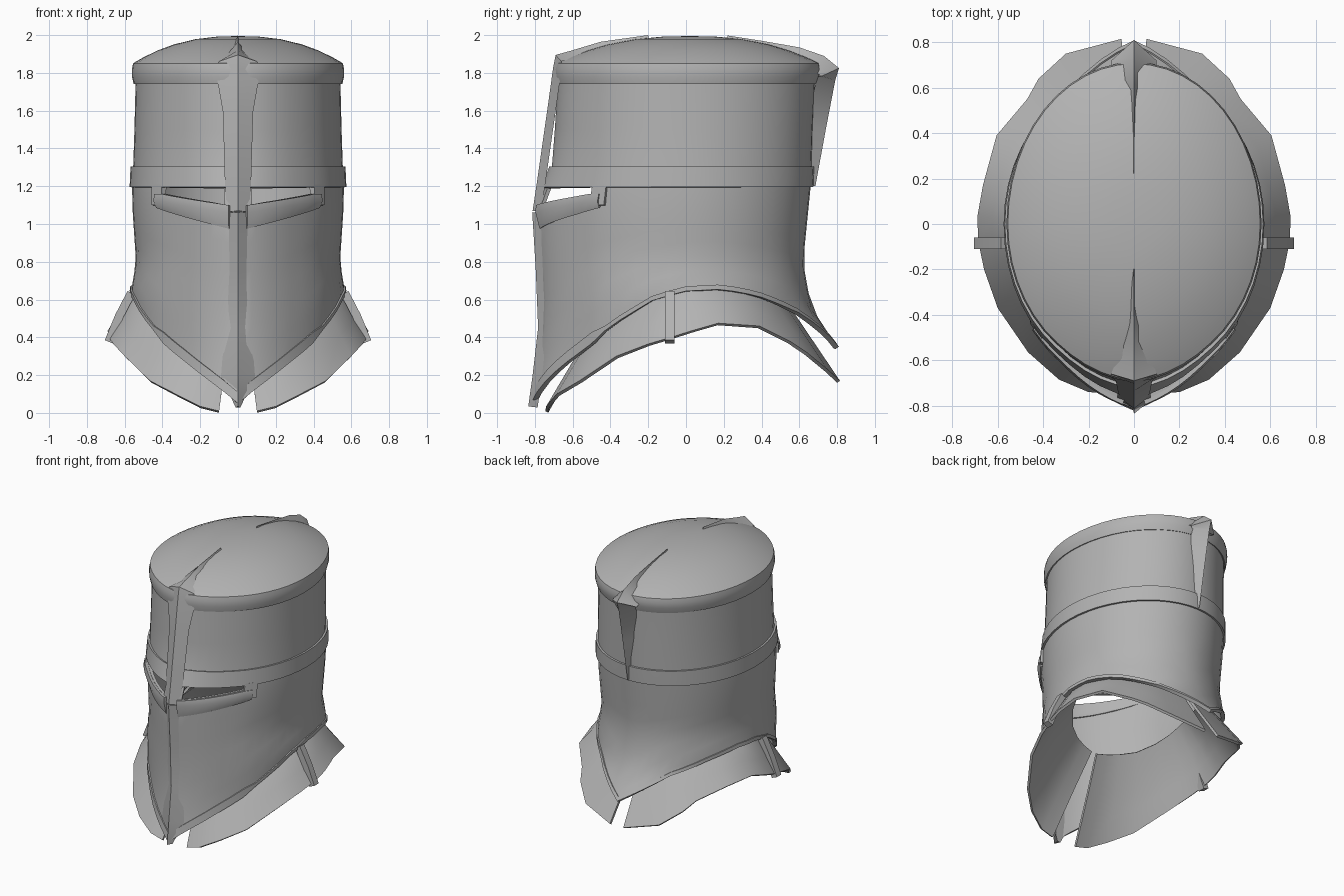
import bpy, bmesh
from math import sin, cos, radians
from mathutils import Vector

if "Cube" in bpy.data.objects:
    bpy.data.objects.remove(bpy.data.objects["Cube"], do_unlink=True)

steel = bpy.data.materials.new("steel_grey")
steel.use_nodes = True
GREY = (0.45, 0.45, 0.45, 1)
steel.diffuse_color = GREY
steel.node_tree.nodes["Principled BSDF"].inputs["Base Color"].default_value = GREY

SEGS = 48
ALL_ROUND = [i * 360 / SEGS for i in range(SEGS)]

# Helm section by height: z, half width, front reach, back reach, keel
SECTION = [(0, .55, .74, .98, .08), (.35, .55, .70, .80, .07), (.55, .56, .695, .67, .07),
           (.65, .565, .695, .645, .07), (.8, .54, .7, .62, .075), (1.1, .56, .71, .65, .08),
           (1.2, .56, .69, .66, .06), (1.3, .555, .67, .665, .04), (1.75, .54, .645, .68, .03),
           (1.85, .545, .65, .70, .03)]
# Lower edge height by angle from the front
RIM = [(0, .05), (10, .13), (30, .27), (47, .38), (54, .45), (66, .53), (76, .6), (90, .645),
       (107, .655), (125, .62), (150, .53), (165, .44), (180, .35)]


def lookup(table, key):
    for a, b in zip(table, table[1:]):
        if key <= b[0]:
            u = max(0, (key - a[0]) / (b[0] - a[0]))
            return [p + (q - p) * u for p, q in zip(a, b)][1:]
    return table[-1][1:]


def fold(deg):
    deg = abs(deg) % 360
    return min(deg, 360 - deg)


def rim(deg):
    return lookup(RIM, fold(deg))[0]


def sill(deg):
    return 1.1 + .06 * min(1, max(0, (fold(deg) - 5) / 40))


def surf(deg, z, off=0.0):
    w, front, back, keel = lookup(SECTION, z)
    s, c = sin(radians(deg)), cos(radians(deg))
    x = (w + off) * s
    if c > 0:
        y = -(front + off) * c - keel * max(0, 1 - abs(x) / .32)
    else:
        y = -(back + off) * c
    return Vector((x, y, z))


def finish(name, bm, thick=0.0, mirror=False):
    mesh = bpy.data.meshes.new(name)
    bm.to_mesh(mesh)
    bm.free()
    ob = bpy.data.objects.new(name, mesh)
    bpy.context.collection.objects.link(ob)
    mesh.materials.append(steel)
    bpy.ops.object.select_all(action='DESELECT')
    ob.select_set(True)
    bpy.context.view_layer.objects.active = ob
    if thick:
        mod = ob.modifiers.new("thickness", 'SOLIDIFY')
        mod.thickness, mod.offset = thick, -1
        bpy.ops.object.modifier_apply(modifier=mod.name)
    if mirror:
        mod = ob.modifiers.new("mirror", 'MIRROR')
        mod.use_mirror_merge = False
        bpy.ops.object.modifier_apply(modifier=mod.name)
    bpy.ops.object.shade_smooth_by_angle(angle=radians(34))


def sheet(name, rows, closed=False, thick=.02, mirror=False, skip=lambda r, c: False):
    """Skin of quads over rows of points, lowest row first."""
    bm = bmesh.new()
    vs = [[bm.verts.new(p) for p in row] for row in rows]
    n = len(rows[0])
    for r in range(len(rows) - 1):
        for c in range(n if closed else n - 1):
            if not skip(r, c):
                d = (c + 1) % n
                bm.faces.new((vs[r][c], vs[r][d], vs[r + 1][d], vs[r + 1][c]))
    bmesh.ops.remove_doubles(bm, verts=bm.verts, dist=1e-5)
    finish(name, bm, thick, mirror)


def ridge(name, path, depth, inward):
    """Tent-shaped bar along a path of (y, z, half width)."""
    bm = bmesh.new()
    rings = []
    for i, (y, z, hw) in enumerate(path):
        a, b = path[max(0, i - 1)], path[min(len(path) - 1, i + 1)]
        t = Vector((0, b[0] - a[0], b[1] - a[1])).normalized()
        inn = Vector((0, t.z, -t.y)) * inward * depth
        mid = Vector((0, y, z))
        side = Vector((hw, 0, 0))
        rings.append([bm.verts.new(p) for p in (mid, mid + inn + side, mid + inn - side)])
    for a, b in zip(rings, rings[1:]):
        for k in range(3):
            m = (k + 1) % 3
            bm.faces.new((a[k], a[m], b[m], b[k]))
    bm.faces.new(rings[0])
    bm.faces.new(rings[-1])
    bmesh.ops.recalc_face_normals(bm, faces=bm.faces)
    finish(name, bm)


# Face and neck shell, with its top row left open at the two eye slits
fractions = [0, .08, .2, .35, .5, .65, .8, 1]
rows = [[surf(d, rim(d) + (sill(d) - rim(d)) * f) for d in ALL_ROUND] for f in fractions]
rows.append([surf(d, 1.2) for d in ALL_ROUND])
slit = set(range(1, 6)) | set(range(SEGS - 6, SEGS - 1))
sheet("lower_shell", rows, True, skip=lambda r, c: r == len(fractions) - 1 and c in slit)

# Upper barrel and brow band
sheet("upper_barrel", [[surf(d, z) for d in ALL_ROUND] for z in (1.2, 1.3, 1.5, 1.78)], True)
sheet("brow_band", [[surf(d, z, .014) for d in ALL_ROUND] for z in (1.195, 1.25, 1.305)],
      True, .025)

# Crown cap: rolled edge and rounded dome
rows = [[surf(d, z, off) for d in ALL_ROUND]
        for z, off in ((1.74, .012), (1.78, .02), (1.82, .018))]
centre = Vector((0, .02, 0))
for s in (.985, .95, .88, .75, .6, .4, .2, 0):
    ring = []
    for d in ALL_ROUND:
        p = centre + (surf(d, 1.83, .02) - centre) * s
        p.z = 1.845 + .15 * (1 - s ** 2.4)
        ring.append(p)
    rows.append(ring)
sheet("crown_cap", rows, True, .015)

# Lips below the eye slits and the hooks at their outer ends
angles = [5 + i * 5 for i in range(10)]
sheet("eye_lip", [[surf(d, .975 + .11 * (d - 5) / 45, .006) for d in angles],
                  [surf(d, sill(d) - .04, .024) for d in angles],
                  [surf(d, sill(d), .02) for d in angles]], thick=.035, mirror=True)
sheet("eye_hook", [[surf(d, z, .014) for d in (45, 49, 53)] for z in (1.1, 1.21)],
      thick=.025, mirror=True)


# Raised edge trim, taller at the face
def trim_height(d):
    return .06 if fold(d) < 48 else .025


sheet("edge_trim", [[surf(d, rim(d) + trim_height(d) * k, .009) for d in ALL_ROUND]
                    for k in (0, 1)], True, .025)

# Keel bars: face, brow to crown, back to crown
ridge("face_keel", [(-.835, .035, .012), (-.812, .2, .09), (-.783, .45, .07),
                    (-.795, .75, .06), (-.814, 1.06, .06)], .05, 1)
ridge("front_crest", [(-.812, 1.07, .06), (-.785, 1.25, .07), (-.735, 1.6, .08), (-.703, 1.83, .12),
                      (-.69, 1.895, .1), (-.6, 1.92, .075), (-.45, 1.965, .035),
                      (-.2, 2.0, .005)], .045, 1)
ridge("back_crest", [(.685, 1.2, .03), (.74, 1.5, .055), (.79, 1.76, .075), (.81, 1.825, .1),
                     (.73, 1.89, .1), (.6, 1.935, .04), (.4, 1.97, .025),
                     (.22, 1.998, .005)], .1, -1)

# Flared neck guard in two halves, rising inside the shell to a neck opening
OUTER = [(.1, -.745, .01), (.2, -.74, .035), (.33, -.685, .1), (.466, -.565, .17),
         (.6, -.37, .3), (.66, -.2, .365), (.685, -.08, .4), (.69, .03, .435), (.665, .17, .475),
         (.605, .39, .46), (.47, .55, .38), (.42, .64, .32), (.3, .75, .23), (.055, .815, .17)]
ANGLES = [3, 14, 26, 42, 60, 74, 83, 93, 104, 125, 140, 148, 160, 178]
NECK_HEIGHT = [(0, .56), (45, .63), (90, .77), (180, .74)]
low = [Vector(p) for p in OUTER]
neck = [Vector((.43 * sin(radians(d)), -.43 * cos(radians(d)), lookup(NECK_HEIGHT, d)[0]))
        for d in ANGLES]
rows = [low]
for u, bulge in ((.3, 1.02), (.6, 1.05)):
    rows.append([Vector((p.x * bulge, p.y, p.z))
                 for p in (a.lerp(b, u) for a, b in zip(low, neck))])
rows.append(neck)
sheet("neck_guard", rows, thick=.018, mirror=True)

# Side straps over the guard
sheet("guard_strap", [[Vector((x, y, z)) for y in (-.11, -.06)]
                      for x, z in ((.705, .385), (.65, .52), (.585, .645))],
      thick=.045, mirror=True)
